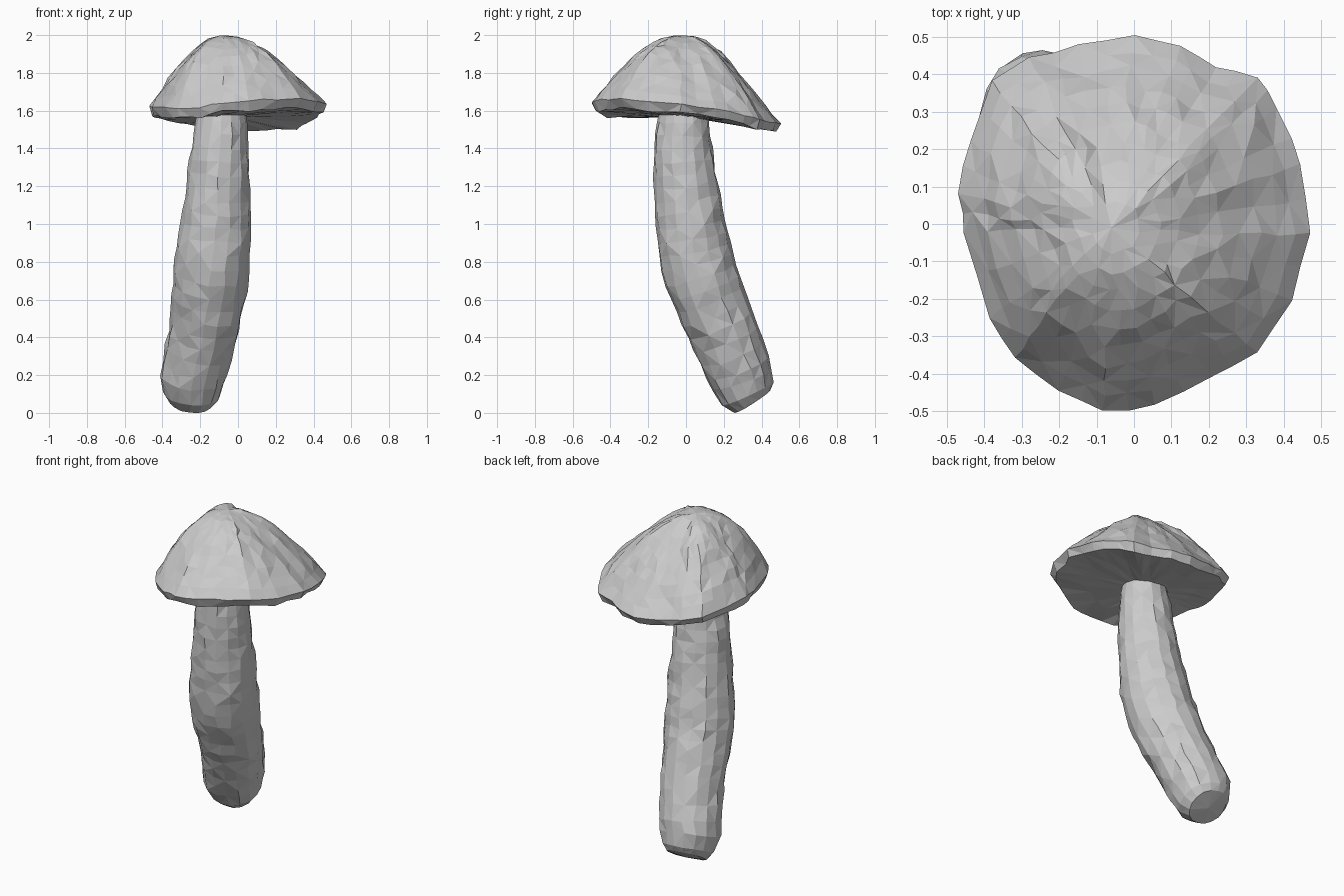
import bpy, bmesh, math, random
from mathutils import Vector, noise

if "Cube" in bpy.data.objects:
    bpy.data.objects.remove(bpy.data.objects["Cube"])

random.seed(4)


def rough(p, amount):
    # lumpy, hand-carved surface offset
    n = noise.noise_vector(p * 9) * amount
    return p + n + Vector([random.uniform(-1, 1) * amount * 0.7 for _ in range(3)])


def catmull(a, b, c, d, t):
    return 0.5 * (2 * b + (c - a) * t + (2 * a - 5 * b + 4 * c - d) * t * t
                  + (3 * b - a - 3 * c + d) * t ** 3)


def loft(name, rings, start, end, ratio):
    # skin closed rings with triangles, close both ends with fans
    bm = bmesh.new()
    rows = [[bm.verts.new(p) for p in r] for r in rings]
    n = len(rows[0])
    for r, (a, b) in enumerate(zip(rows, rows[1:])):
        for i in range(n):
            j = (i + 1) % n
            if (i + r) % 2:
                bm.faces.new((a[i], a[j], b[j]))
                bm.faces.new((a[i], b[j], b[i]))
            else:
                bm.faces.new((a[i], a[j], b[i]))
                bm.faces.new((a[j], b[j], b[i]))
    for row, tip in ((rows[0], start), (rows[-1], end)):
        v = bm.verts.new(tip)
        for i in range(n):
            bm.faces.new((row[i], row[(i + 1) % n], v))
    # thin out crowded points near the poles
    bmesh.ops.remove_doubles(bm, verts=bm.verts, dist=0.022)
    bmesh.ops.recalc_face_normals(bm, faces=bm.faces)
    mesh = bpy.data.meshes.new(name)
    bm.to_mesh(mesh)
    bm.free()
    ob = bpy.data.objects.new(name, mesh)
    bpy.context.collection.objects.link(ob)
    dec = ob.modifiers.new("irregular_facets", 'DECIMATE')
    dec.ratio = ratio
    return ob


# Stem: bent path as x, y, z, radius
path = [Vector(p) for p in (
    (-.25, .35, .06, .115), (-.245, .325, .10, .15), (-.24, .297, .18, .172),
    (-.19, .212, .40, .18), (-.158, .125, .60, .192), (-.135, .058, .80, .197),
    (-.115, .025, 1.0, .185), (-.105, -.002, 1.2, .17),
    (-.095, -.015, 1.4, .153), (-.085, -.012, 1.59, .128))]
samples = [path[0], path[1]]
for i in range(2, len(path) - 1):
    nxt = path[min(i + 2, len(path) - 1)]
    samples += [catmull(path[i - 1], path[i], path[i + 1], nxt, k / 3) for k in range(3)]
samples.append(path[-1])

stem_rings = []
for i, s in enumerate(samples):
    tangent = (samples[min(i + 1, len(samples) - 1)] - samples[max(i - 1, 0)]).xyz.normalized()
    side = Vector((0, 1, 0)).cross(tangent).normalized()
    fwd = tangent.cross(side)
    ring = []
    for k in range(16):
        a = math.tau * k / 16
        p = s.xyz + (side * math.cos(a) + fwd * math.sin(a)) * s.w
        ring.append(rough(p, 0.008 if 1 < i < len(samples) - 1 else 0.003))
    stem_rings.append(ring)
loft("stem", stem_rings, path[0].xyz + Vector((0, .005, -.01)), path[-1].xyz, 0.9)

# Cap: uneven tilted rim as x, y, z
rim = [Vector(p) for p in (
    (.47, -.03, 1.635), (.445, .16, 1.61), (.385, .31, 1.575), (.33, .39, 1.55),
    (.22, .42, 1.545), (.12, .48, 1.535), (0, .50, 1.53), (-.15, .475, 1.545),
    (-.28, .445, 1.57), (-.38, .38, 1.59), (-.44, .22, 1.61), (-.47, .08, 1.625),
    (-.45, -.02, 1.62), (-.38, -.25, 1.615), (-.32, -.36, 1.61), (-.2, -.44, 1.62),
    (-.08, -.50, 1.64), (.06, -.48, 1.65), (.2, -.41, 1.66), (.33, -.345, 1.66),
    (.42, -.2, 1.65))]
outline = []
for a, b in zip(rim, rim[1:] + rim[:1]):
    outline += [a, (a + b) / 2]

apex = Vector((-.06, -.01, 1.998))
under = Vector((-.08, 0, 1.565))
cap_rings = []
# dome, fuller towards front left and along the diagonals
for t in (.14, .25, .35, .45, .55, .65, .75, .84, .92, 1):
    ring = []
    for p in outline:
        ang = math.atan2(p.y - apex.y, p.x - apex.x)
        power = (1.5 + 0.22 * math.cos(ang - math.radians(225))
                 + 0.2 * max(0, -math.sin(ang))
                 + 0.2 * (1 - math.cos(4 * ang)) + 0.45 * (1 - t) ** 2)
        q = apex.lerp(p, t)
        q.z = p.z + (apex.z - p.z) * (1 - t ** power)
        amount = min(0.003 + 0.015 * t, 0.009) if t < .9 else 0.007
        ring.append(rough(q, amount))
    cap_rings.append(ring)
# blunt ragged edge and flat underside
for t, drop in ((.955, .045), (.65, .028), (.3, .01)):
    cap_rings.append([rough(under.lerp(p, t) - Vector((0, 0, drop)),
                            0.009 if t > .9 else 0.004) for p in outline])
loft("cap", cap_rings, apex, under, 0.9)
